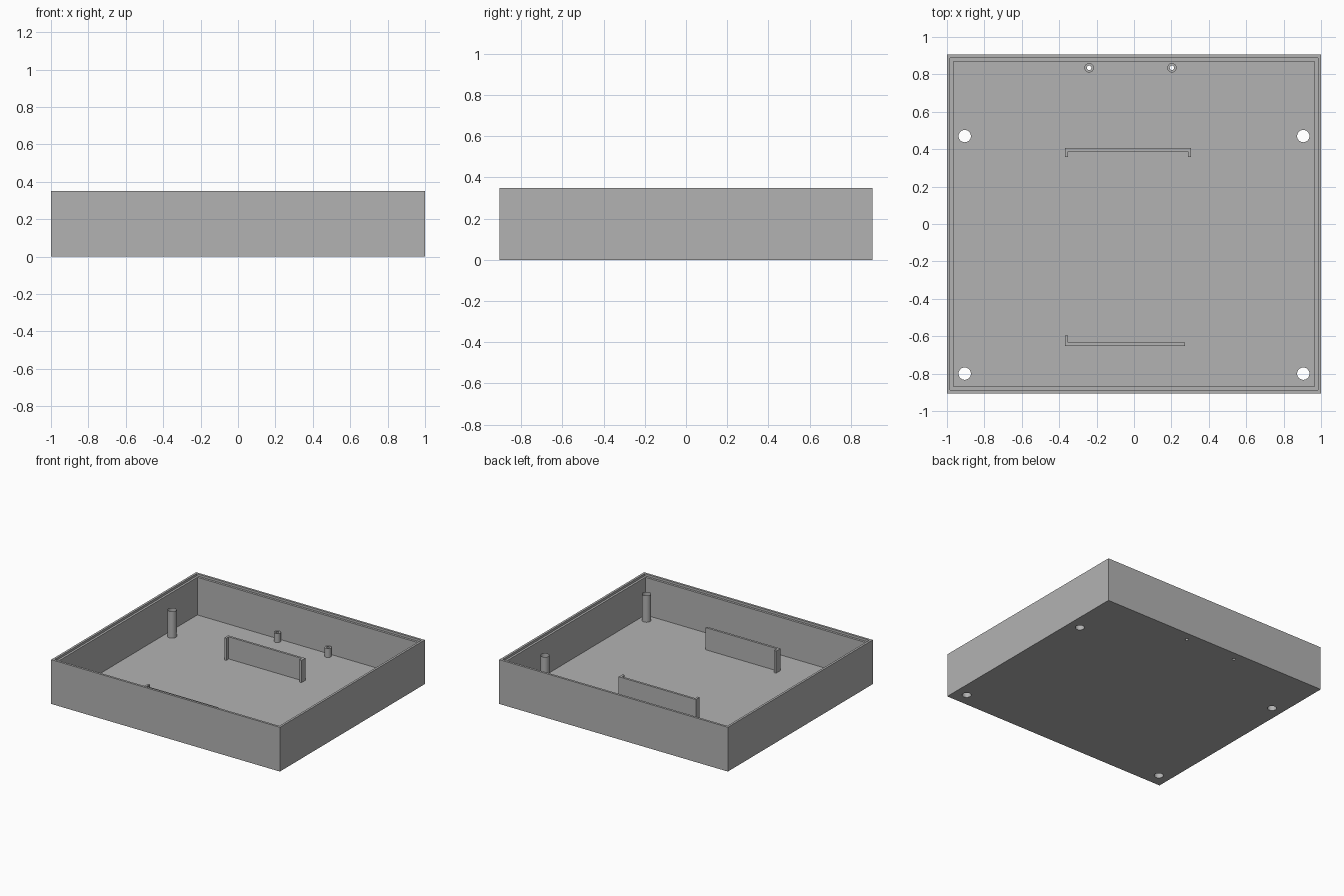
import bpy, bmesh, math

if "Cube" in bpy.data.objects:
    bpy.data.objects.remove(bpy.data.objects["Cube"], do_unlink=True)

HX, HY, H = 1.0, 0.905, 0.35      # outer half sizes and height
WALL, LIP, FLOOR = 0.035, 0.0175, 0.035
SEG = 40

grey = bpy.data.materials.new("plain grey")
grey.use_nodes = True
colour = (0.45, 0.45, 0.45, 1)
grey.diffuse_color = colour
grey.node_tree.nodes["Principled BSDF"].inputs["Base Color"].default_value = colour


def finish(bm, name, smooth=False):
    """Turn a bmesh into a grey object."""
    mesh = bpy.data.meshes.new(name)
    bm.to_mesh(mesh)
    bm.free()
    obj = bpy.data.objects.new(name, mesh)
    bpy.context.collection.objects.link(obj)
    mesh.materials.append(grey)
    if smooth:
        bpy.ops.object.select_all(action='DESELECT')
        obj.select_set(True)
        bpy.context.view_layer.objects.active = obj
        bpy.ops.object.shade_smooth_by_angle(angle=math.radians(35))
    return obj


def bridge(bm, a, b):
    """Join two closed loops of vertices with quads."""
    n = len(a)
    for i in range(n):
        j = (i + 1) % n
        bm.faces.new((a[i], a[j], b[j], b[i]))


def circle(bm, x, y, z, r):
    return [bm.verts.new((x + r * math.cos(2 * math.pi * i / SEG),
                          y + r * math.sin(2 * math.pi * i / SEG), z))
            for i in range(SEG)]


def tube(name, x, y, profile, closed=False):
    """Lathe a (radius, height) profile around a vertical axis."""
    bm = bmesh.new()
    rings = [circle(bm, x, y, z, r) for r, z in profile]
    for a, b in zip(rings, rings[1:]):
        bridge(bm, a, b)
    if closed:
        bm.faces.new(rings[0][::-1])
        bm.faces.new(rings[-1])
    return finish(bm, name, smooth=True)


def bracket(name, outline, top):
    """Extrude a flat outline up from the floor."""
    bm = bmesh.new()
    low, high = ([bm.verts.new((x, y, z)) for x, y in outline] for z in (FLOOR, top))
    bridge(bm, low, high)
    bm.faces.new(low[::-1])
    bm.faces.new(high)
    bmesh.ops.recalc_face_normals(bm, faces=bm.faces)
    return finish(bm, name)


# Tray: nested rectangles from the underside, over the stepped rim, to the floor
bm = bmesh.new()
steps = [(0, 0), (0, H), (LIP, H), (LIP, H - LIP), (WALL, H - LIP), (WALL, FLOOR)]
loops = [[bm.verts.new((sx * (HX - d), sy * (HY - d), z))
          for sx, sy in ((-1, -1), (1, -1), (1, 1), (-1, 1))] for d, z in steps]
for a, b in zip(loops, loops[1:]):
    bridge(bm, a, b)
bm.faces.new(loops[0][::-1])
bm.faces.new(loops[-1])
tray = finish(bm, "tray")

# Hollow posts and small screw bosses, each over a hole through the floor
POST_R, POST_TOP = 0.033, 0.245
BOSS_R, BOSS_HOLE, BOSS_TOP = 0.025, 0.012, 0.105
holes = []
for side, x in (("right", -0.905), ("left", 0.905)):
    for end, y in (("front", -0.8), ("back", 0.47)):
        tube(f"post_{end}_{side}", x, y, [(POST_R, FLOOR), (POST_R, POST_TOP)])
        holes.append((x, y, POST_R))
for side, x in (("right", -0.24), ("left", 0.203)):
    tube(f"boss_{side}", x, 0.835, [(BOSS_R, FLOOR), (BOSS_R, BOSS_TOP),
                                    (BOSS_HOLE, BOSS_TOP), (BOSS_HOLE, FLOOR)])
    holes.append((x, 0.835, BOSS_HOLE))

# Cut the floor holes
for x, y, r in holes:
    cutter = tube("hole_cutter", x, y, [(r, -0.1), (r, 0.1)], closed=True)
    cutter.hide_render = True
    mod = tray.modifiers.new("hole", 'BOOLEAN')
    mod.operation, mod.solver, mod.object = 'DIFFERENCE', 'EXACT', cutter
    bpy.context.view_layer.objects.active = tray
    bpy.ops.object.modifier_apply(modifier=mod.name)
    bpy.data.objects.remove(cutter, do_unlink=True)

# Upright board brackets
T, TOP = 0.0175, 0.21
x0, x1, yb, yt = -0.37, 0.305, 0.405, 0.357
bracket("bracket_back", [(x0, yt), (x0 + T, yt), (x0 + T, yb - T), (x1 - T, yb - T),
                         (x1 - T, yt), (x1, yt), (x1, yb), (x0, yb)], TOP)
x1, yb, yt = 0.272, -0.652, -0.597
bracket("bracket_front", [(x0, yb), (x1, yb), (x1, yb + T), (x0 + T, yb + T),
                          (x0 + T, yt), (x0, yt)], TOP)
